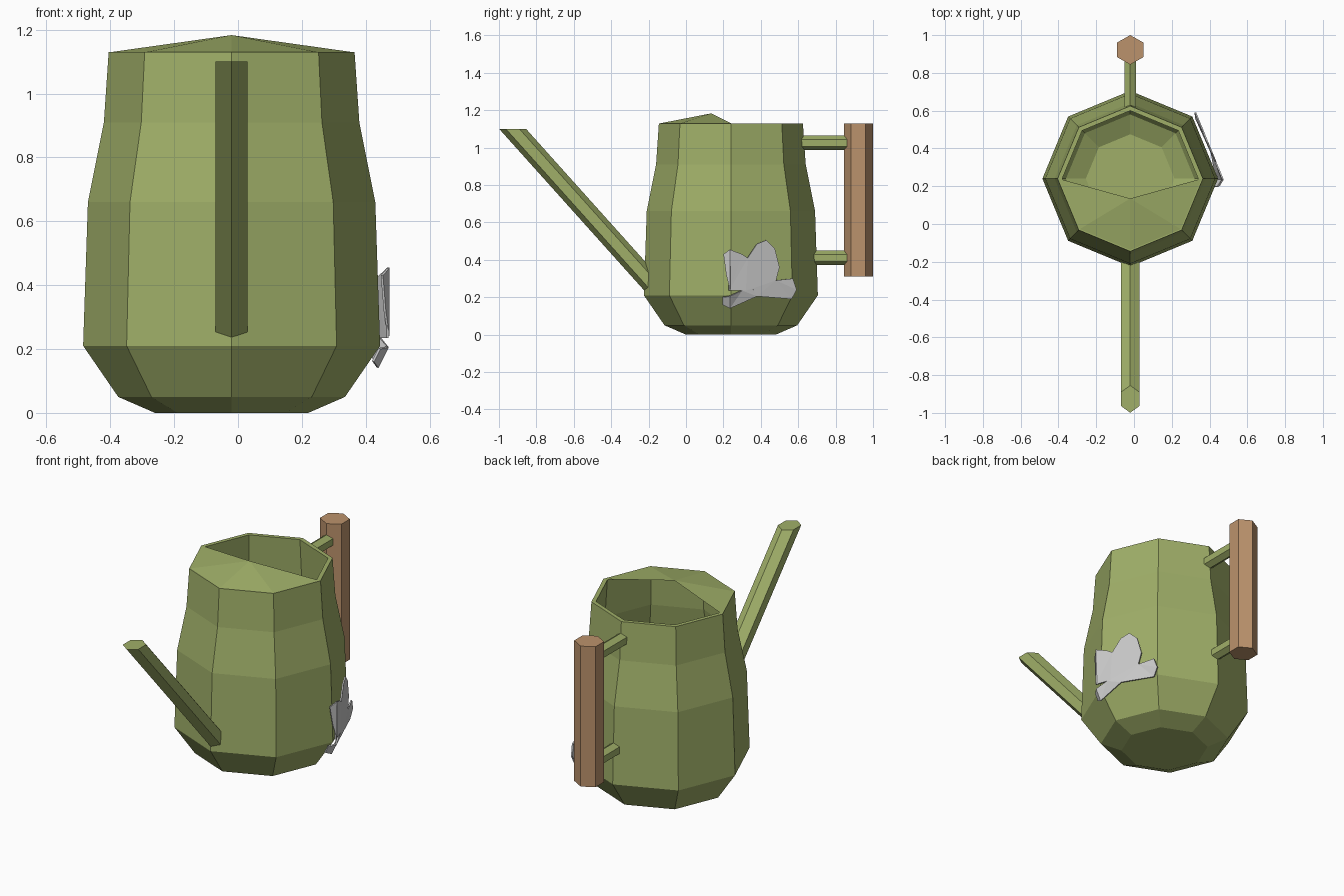
import bpy, bmesh
from math import sin, cos, pi
from mathutils import Vector

if "Cube" in bpy.data.objects:
    bpy.data.objects.remove(bpy.data.objects["Cube"])

CX, CY = -0.02, 0.24  # body axis


def material(name, rgb):
    m = bpy.data.materials.new(name)
    m.diffuse_color = (*rgb, 1)
    m.use_nodes = True
    m.node_tree.nodes["Principled BSDF"].inputs["Base Color"].default_value = m.diffuse_color
    return m


GREEN = material("green_paint", (0.35, 0.43, 0.14))
WOOD = material("wood", (0.50, 0.29, 0.15))


def finish(name, bm, mat=None, fix_normals=True):
    if fix_normals:
        bmesh.ops.recalc_face_normals(bm, faces=bm.faces)
    me = bpy.data.meshes.new(name)
    bm.to_mesh(me)
    bm.free()
    ob = bpy.data.objects.new(name, me)
    bpy.context.collection.objects.link(ob)
    if mat:
        me.materials.append(mat)
    return ob


def loft(name, rings, mat):
    """Skin a list of equal-sized point rings and cap both ends."""
    bm = bmesh.new()
    vs = [[bm.verts.new(p) for p in ring] for ring in rings]
    n = len(rings[0])
    for a, b in zip(vs, vs[1:]):
        for i in range(n):
            j = (i + 1) % n
            bm.faces.new((a[i], a[j], b[j], b[i]))
    bm.faces.new(vs[0][::-1])
    bm.faces.new(vs[-1])
    return finish(name, bm, mat)


def octagon(r, z):
    return [(CX + r * cos(i * pi / 4), CY + r * sin(i * pi / 4), z) for i in range(8)]


def hexagon(w, h):
    """Hexagon with points at +-h and flat sides at +-w."""
    return [(0, -h), (w, -h / 2), (w, h / 2), (0, h), (-w, h / 2), (-w, -h / 2)]


# Body: outer wall up, over the rim, inner wall back down
outer = [(0.24, 0), (0.355, 0.05), (0.465, 0.21), (0.45, 0.66), (0.40, 0.91), (0.385, 1.13)]
inner = [(0.36, 1.13), (0.375, 0.91), (0.425, 0.66), (0.44, 0.215), (0.34, 0.07), (0.235, 0.02)]
loft("can_body", [octagon(r, z) for r, z in outer + inner], GREEN)

# Half cover over the front of the opening
bm = bmesh.new()
rim = [bm.verts.new(p) for p in (octagon(0.377, 1.13) * 2)[4:9]]
peak = bm.verts.new((CX, 0.135, 1.183))
for a, b in zip(rim, rim[1:]):
    bm.faces.new((a, b, peak))
finish("front_cover", bm, GREEN, fix_normals=False)

# Spout: hexagonal bar, level at the tip and cut upright inside the wall
slope, end_y = 1.114, -0.19
tip = [(CX + x, -0.927 + y, 1.10) for x, y in hexagon(0.05, 0.072)]
base = [(x, end_y, z - slope * (end_y - y)) for x, y, z in tip]
loft("spout", [tip, base], GREEN)

# Wooden grip
loft("handle_grip", [[(CX + x, 0.922 + y, z) for x, y in hexagon(0.069, 0.078)]
                     for z in (0.31, 1.13)], WOOD)

# Two struts joining grip and body
for name, z0, y0 in (("upper_strut", 1.025, 0.618), ("lower_strut", 0.41, 0.672)):
    loft(name, [[(CX + x, y, z0 + z) for x, z in hexagon(0.031, 0.039)]
                for y in (y0, 0.87)], GREEN)


# Torn metal patch wrapped round one corner of the body
def wrap(y, z):
    x = 0.475 - (0.41 * (y - 0.235) if y > 0.235 else 0.6 * (0.235 - y))
    return (x - 0.5 * max(0, 0.21 - z), y, z)


pieces = {
    "patch_main": [(0.23, 0.235), (0.32, 0.235), (0.38, 0.205), (0.565, 0.19), (0.592, 0.24),
                   (0.572, 0.30), (0.482, 0.29), (0.50, 0.36), (0.475, 0.46), (0.43, 0.505),
                   (0.38, 0.485), (0.33, 0.41), (0.30, 0.43), (0.235, 0.455)],
    "patch_flap": [(0.235, 0.24), (0.235, 0.455), (0.20, 0.43), (0.215, 0.32)],
    "patch_strip": [(0.235, 0.14), (0.38, 0.205), (0.36, 0.24), (0.30, 0.235), (0.235, 0.205)],
    "patch_strip_end": [(0.235, 0.14), (0.235, 0.205), (0.195, 0.20), (0.195, 0.16)],
}
for name, pts in pieces.items():
    bm = bmesh.new()
    f = bm.faces.new([bm.verts.new(wrap(*p)) for p in pts])
    f.normal_update()
    if f.normal.x < 0:
        f.normal_flip()
    if len(pts) > 4:
        bmesh.ops.triangulate(bm, faces=bm.faces)
    ob = finish(name, bm, fix_normals=False)
    mod = ob.modifiers.new("thickness", 'SOLIDIFY')
    mod.thickness = 0.008
